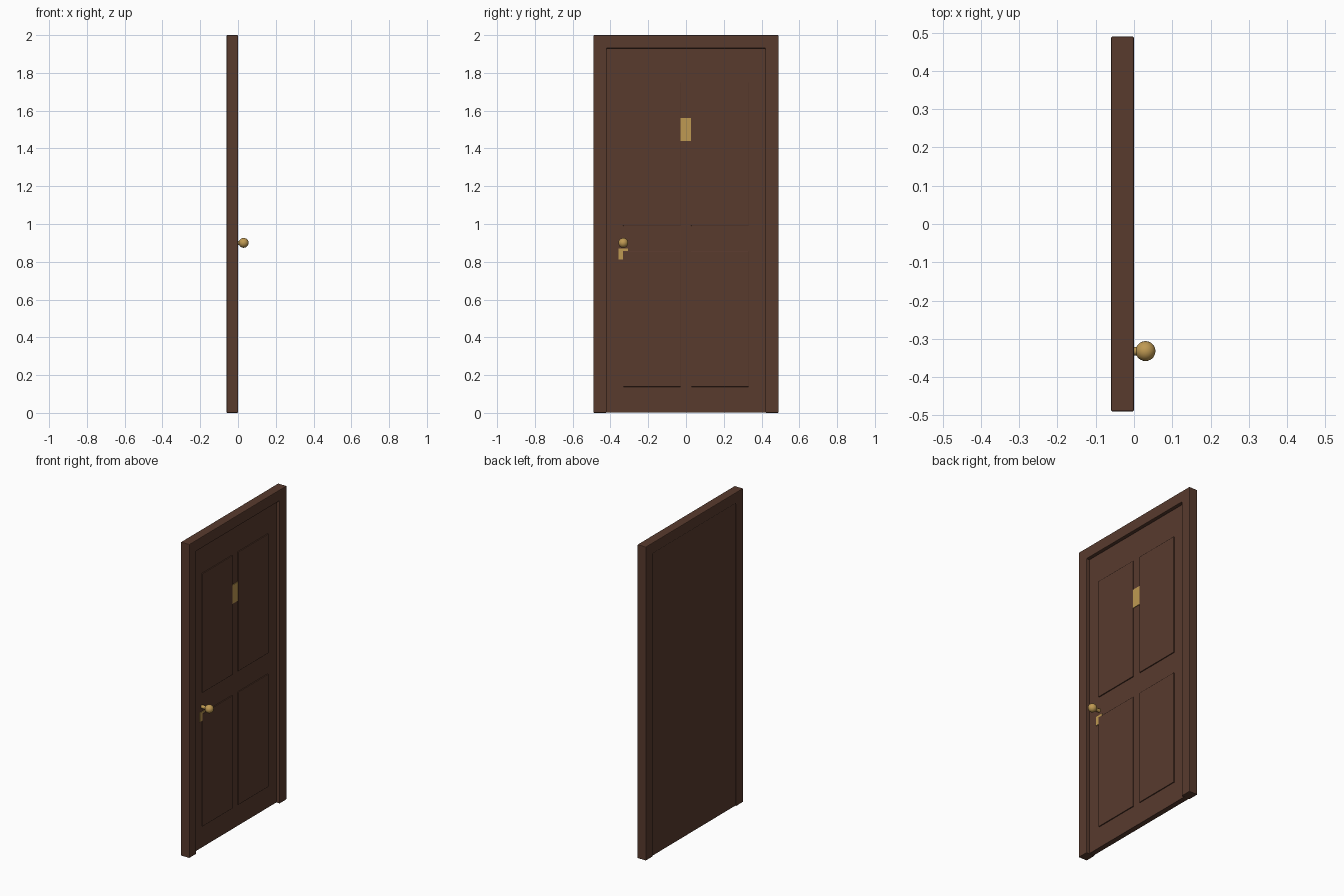
import bpy, bmesh, math

if "Cube" in bpy.data.objects:
    bpy.data.objects.remove(bpy.data.objects["Cube"])


def material(name, rgb):
    m = bpy.data.materials.new(name)
    m.diffuse_color = (*rgb, 1)
    m.use_nodes = True
    m.node_tree.nodes["Principled BSDF"].inputs["Base Color"].default_value = m.diffuse_color
    return m


WOOD = material("dark_brown_wood", (0.098, 0.043, 0.027))
BRASS = material("brass", (0.52, 0.32, 0.085))


def finish(bm, name, mat, bevel=0):
    bmesh.ops.recalc_face_normals(bm, faces=bm.faces)
    me = bpy.data.meshes.new(name)
    bm.to_mesh(me)
    bm.free()
    ob = bpy.data.objects.new(name, me)
    bpy.context.collection.objects.link(ob)
    me.materials.append(mat)
    if bevel:
        mod = ob.modifiers.new("bevel", 'BEVEL')
        mod.width = bevel
        mod.segments = 2
    return ob


def slab(name, profile, x0, x1, mat, bevel=0):
    """Extrude a (y, z) outline along x."""
    bm = bmesh.new()
    face = bm.faces.new([bm.verts.new((x0, y, z)) for y, z in profile])
    out = bmesh.ops.extrude_face_region(bm, geom=[face])
    for v in out["geom"]:
        if isinstance(v, bmesh.types.BMVert):
            v.co.x = x1
    return finish(bm, name, mat, bevel)


def rect(y0, y1, z0, z1):
    return [(y0, z0), (y1, z0), (y1, z1), (y0, z1)]


# Door frame: two jambs and a head as one arch
slab("door_frame",
     [(-0.49, 0), (-0.49, 2), (0.49, 2), (0.49, 0),
      (0.42, 0), (0.42, 1.93), (-0.42, 1.93), (-0.42, 0)],
     -0.06, 0.0, WOOD, 0.004)

# Door leaf, set back inside the frame
FRONT = -0.022
slab("door_leaf", rect(-0.42, 0.42, 0.003, 1.93), -0.055, FRONT, WOOD)

# Four raised panels
for level, z0, z1 in (("lower", 0.138, 0.857), ("upper", 0.99, 1.75)):
    for side, y0, y1 in (("left", -0.333, -0.029), ("right", 0.027, 0.331)):
        slab(f"{level}_{side}_panel", rect(y0, y1, z0, z1),
             FRONT - 0.002, FRONT + 0.006, WOOD, 0.002)

# Brass plates on the leaf: blank door plate and lock plate
slab("door_plate", rect(-0.029, 0.027, 1.44, 1.56), FRONT - 0.002, FRONT + 0.004, BRASS)
slab("lock_plate", rect(-0.358, -0.306, 0.812, 0.87), FRONT - 0.002, FRONT + 0.004, BRASS)

# Door knob and its stem
bpy.ops.mesh.primitive_uv_sphere_add(segments=24, ring_count=14, radius=0.026,
                                     location=(0.03, -0.332, 0.9),
                                     rotation=(0, math.pi / 2, 0))
knob = bpy.context.object
knob.name = "door_knob"
bpy.ops.mesh.primitive_cylinder_add(vertices=16, radius=0.011, depth=0.045,
                                    location=(-0.005, -0.332, 0.9),
                                    rotation=(0, math.pi / 2, 0))
stem = bpy.context.object
stem.name = "knob_stem"
for ob in (knob, stem):
    ob.data.materials.append(BRASS)
    bpy.ops.object.select_all(action='DESELECT')
    ob.select_set(True)
    bpy.context.view_layer.objects.active = ob
    bpy.ops.object.shade_smooth_by_angle()
